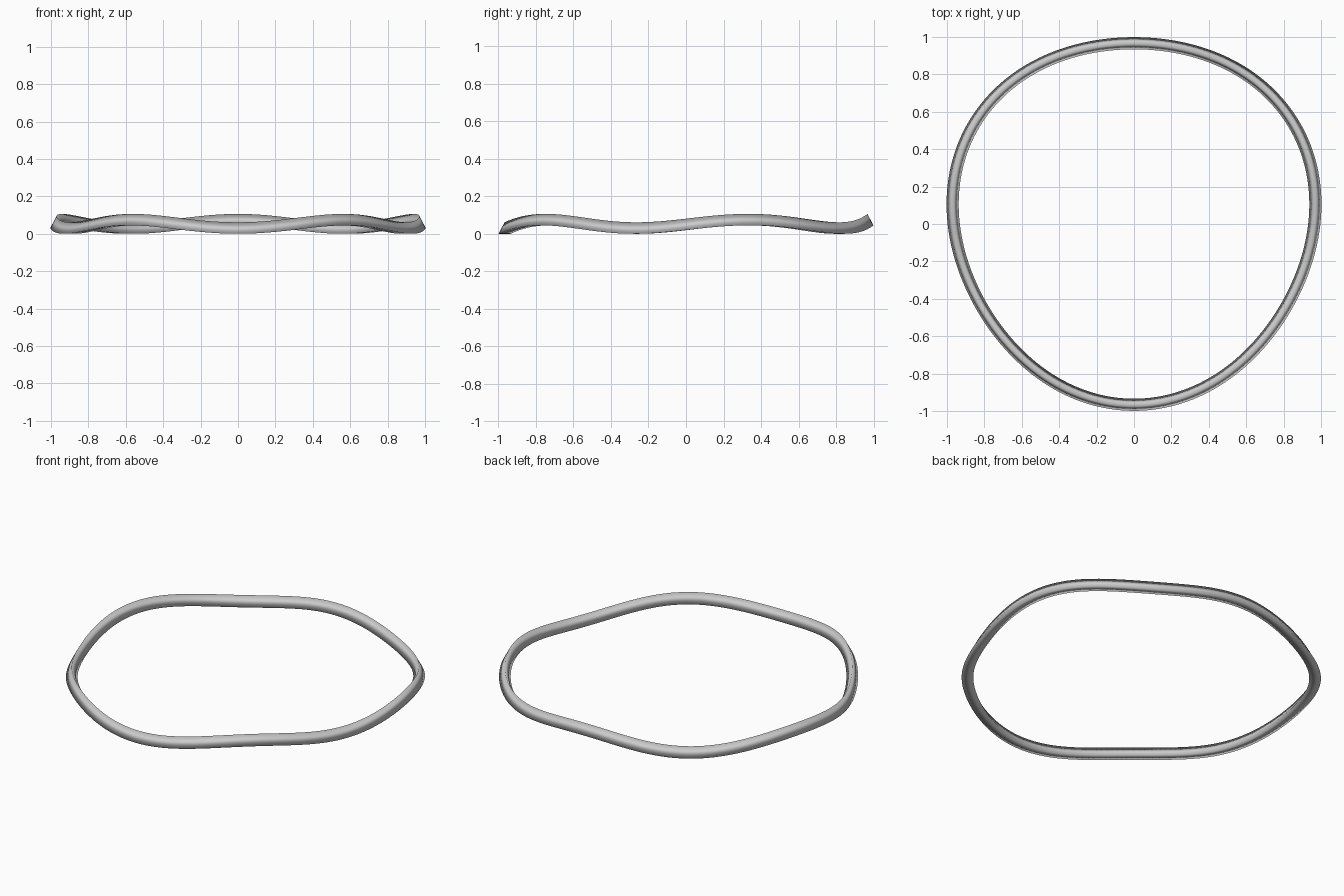
import bpy, bmesh, math

if "Cube" in bpy.data.objects:
    bpy.data.objects.remove(bpy.data.objects["Cube"])

SEGMENTS = 200
RADIUS = 0.9665       # mean radius of the band's centre line
LOBE = 0.027          # three-lobed bulge that makes the egg outline
WAVE = 0.0225         # height of the five waves
HALF_W, HEIGHT = 0.0325, 0.061   # triangular cross-section

# Cross-section as (radial offset, height): outer foot, ridge, inner foot
PROFILE = [(HALF_W, 0.0), (0.0, HEIGHT), (-HALF_W, 0.0)]


def centre(t):
    """Point on the wavy egg-shaped path."""
    r = RADIUS + LOBE * math.sin(3 * t)
    z = WAVE * (1 + math.sin(5 * t))
    return r * math.cos(t), LOBE + r * math.sin(t), z


def outward(t):
    """Horizontal unit normal of the path."""
    e = 0.001
    ax, ay, _ = centre(t - e)
    bx, by, _ = centre(t + e)
    dx, dy = bx - ax, by - ay
    d = math.hypot(dx, dy)
    return dy / d, -dx / d


# Wavy band: the profile swept around the path
bm = bmesh.new()
rings = []
for i in range(SEGMENTS):
    t = 2 * math.pi * i / SEGMENTS
    x, y, z = centre(t)
    nx, ny = outward(t)
    rings.append([bm.verts.new((x + nx * o, y + ny * o, z + h)) for o, h in PROFILE])

n = len(PROFILE)
for i in range(SEGMENTS):
    a, b = rings[i], rings[(i + 1) % SEGMENTS]
    for k in range(n):
        m = (k + 1) % n
        bm.faces.new((a[k], b[k], b[m], a[m])).smooth = True
bmesh.ops.recalc_face_normals(bm, faces=bm.faces)

mesh = bpy.data.meshes.new("wavy_band")
bm.to_mesh(mesh)
bm.free()

# Single plain grey
grey = bpy.data.materials.new("light_grey")
grey.diffuse_color = (0.6, 0.6, 0.6, 1.0)
grey.use_nodes = True
grey.node_tree.nodes["Principled BSDF"].inputs["Base Color"].default_value = grey.diffuse_color
mesh.materials.append(grey)

band = bpy.data.objects.new("wavy_band", mesh)
bpy.context.collection.objects.link(band)
